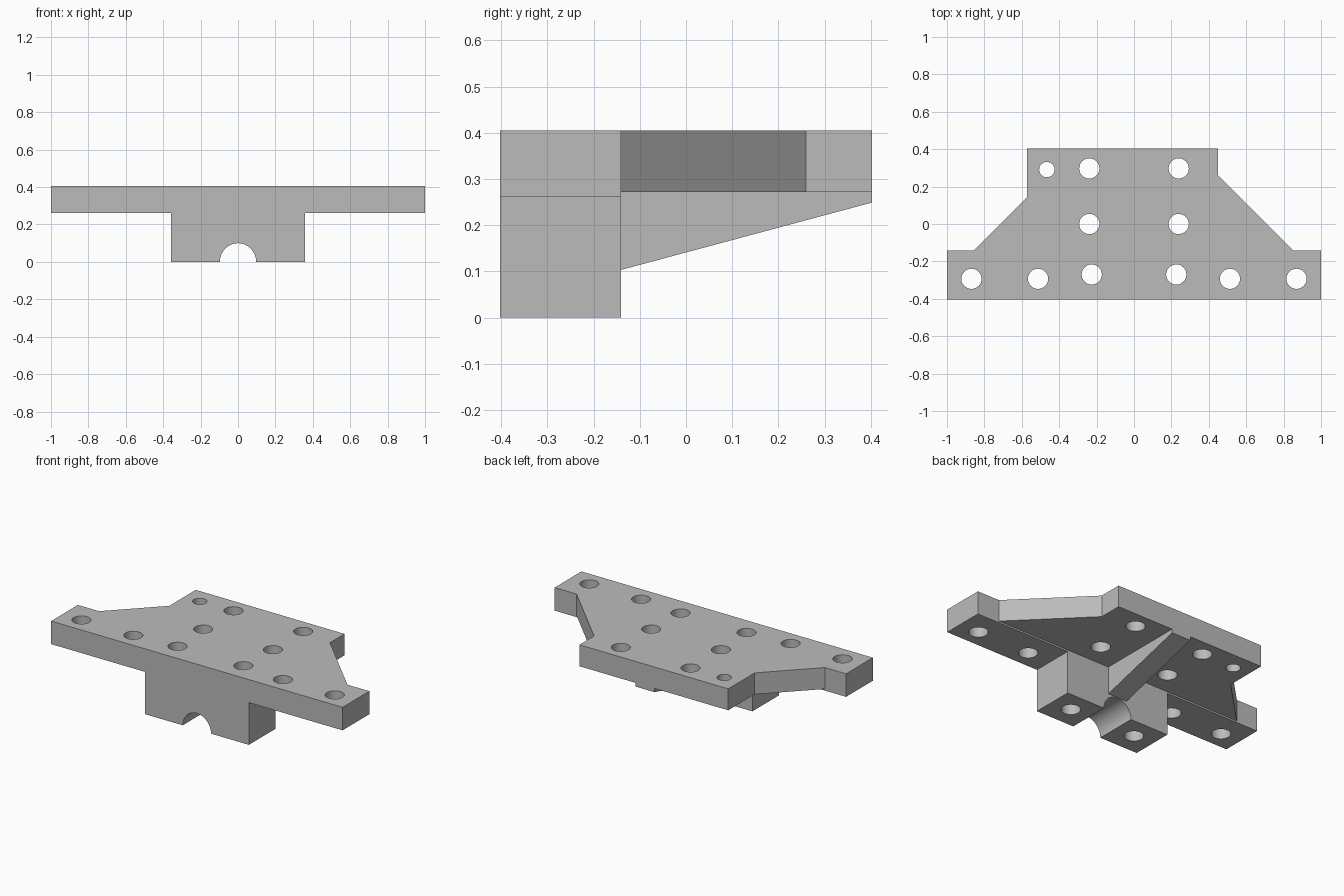
import bpy, bmesh
from math import cos, sin, pi
from mathutils import Vector

cube = bpy.data.objects.get("Cube")
if cube:
    bpy.data.objects.remove(cube, do_unlink=True)

metal = bpy.data.materials.new("grey metal")
metal.use_nodes = True
grey = (0.5, 0.5, 0.5, 1)
metal.diffuse_color = grey
metal.node_tree.nodes["Principled BSDF"].inputs["Base Color"].default_value = grey

TOP, UNDER, BAR_UNDER = 0.405, 0.272, 0.262
FRONT, STEP, BACK = -0.403, -0.141, 0.403


def prism(name, outline, sweep):
    """Extrude a closed outline of 3D points along a sweep vector."""
    bm = bmesh.new()
    face = bm.faces.new([bm.verts.new(p) for p in outline])
    made = bmesh.ops.extrude_face_region(bm, geom=[face])["geom"]
    bmesh.ops.translate(bm, vec=Vector(sweep),
                        verts=[v for v in made if isinstance(v, bmesh.types.BMVert)])
    bmesh.ops.recalc_face_normals(bm, faces=bm.faces)
    mesh = bpy.data.meshes.new(name)
    bm.to_mesh(mesh)
    bm.free()
    mesh.materials.append(metal)
    obj = bpy.data.objects.new(name, mesh)
    bpy.context.collection.objects.link(obj)
    return obj


def combine(target, other, operation):
    """Boolean a helper into the target, then remove the helper."""
    mod = target.modifiers.new("combine", 'BOOLEAN')
    mod.object, mod.operation, mod.solver = other, operation, 'EXACT'
    bpy.context.view_layer.objects.active = target
    bpy.ops.object.modifier_apply(modifier=mod.name)
    bpy.data.objects.remove(other, do_unlink=True)


def circle(x, y, r, n=32):
    return [(x + r * cos(2 * pi * i / n), y + r * sin(2 * pi * i / n)) for i in range(n)]


# Top plate with its asymmetric chamfered sides
plan = [(-1, FRONT), (1, FRONT), (1, STEP), (0.85, STEP), (0.449, 0.26),
        (0.449, BACK), (-0.572, BACK), (-0.572, 0.144), (-0.855, STEP), (-1, STEP)]
bracket = prism("mounting_bracket", [(x, y, UNDER) for x, y in plan], (0, 0, TOP - UNDER))

# Front bar underside and clamp block, with a half-round groove
groove = [(0.097 * cos(pi * i / 16), 0.1 * sin(pi * i / 16)) for i in range(17)]
section = [(1, UNDER), (1, BAR_UNDER), (0.357, BAR_UNDER), (0.357, 0)] + groove
section += [(-0.357, 0), (-0.357, BAR_UNDER), (-1, BAR_UNDER), (-1, UNDER)]
block = prism("clamp_block", [(x, FRONT, z) for x, z in section], (0, STEP - FRONT, 0))
combine(bracket, block, 'UNION')

# Tapered stiffening rib under the plate
rib = prism("stiffening_rib", [(-0.065, STEP, UNDER), (-0.065, STEP, 0.103),
                               (-0.065, BACK, 0.249), (-0.065, BACK, UNDER)], (0.13, 0, 0))
combine(bracket, rib, 'UNION')

# Merge flat regions before drilling
bm = bmesh.new()
bm.from_mesh(bracket.data)
bmesh.ops.dissolve_limit(bm, angle_limit=0.01, verts=bm.verts, edges=bm.edges)
bm.to_mesh(bracket.data)
bm.free()

# Bolt holes: mirrored pairs plus one small locating hole
pairs = [(0.869, -0.293), (0.513, -0.293), (0.226, -0.27), (0.239, 0), (0.239, 0.297)]
holes = [(s * x, y, 0.054) for x, y in pairs for s in (-1, 1)] + [(-0.466, 0.291, 0.041)]
for x, y, r in holes:
    drill = prism("drill", [(px, py, -0.1) for px, py in circle(x, y, r)], (0, 0, 0.7))
    combine(bracket, drill, 'DIFFERENCE')

# Smooth the bores and groove, keep the machined edges sharp
bpy.ops.object.select_all(action='DESELECT')
bracket.select_set(True)
bpy.context.view_layer.objects.active = bracket
bpy.ops.object.shade_smooth_by_angle(angle=0.5)
